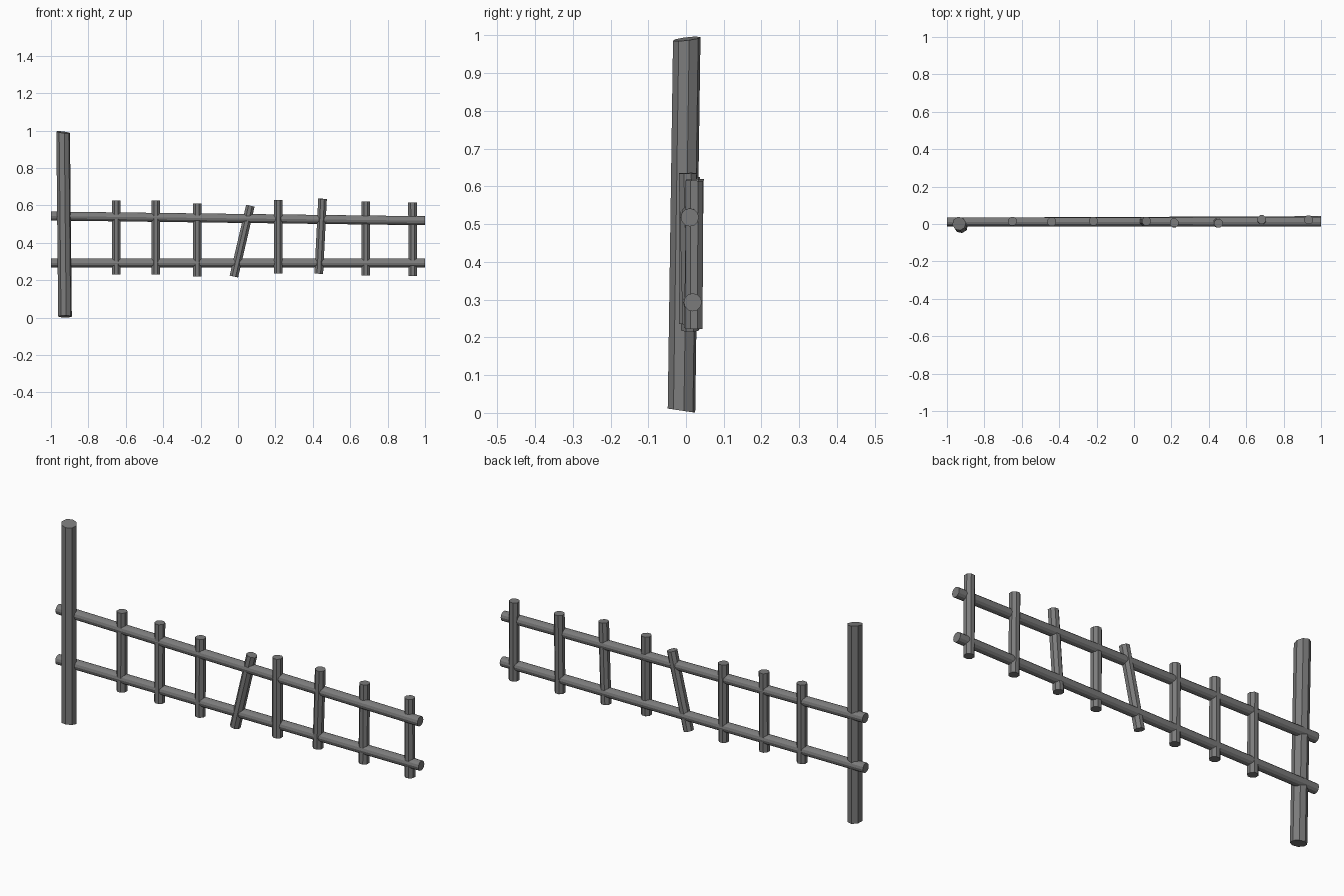
import bpy, bmesh, math
from mathutils import Vector

cube = bpy.data.objects.get("Cube")
if cube:
    bpy.data.objects.remove(cube, do_unlink=True)

wood = bpy.data.materials.new("weathered_grey")
wood.use_nodes = True
grey = (0.2, 0.2, 0.2, 1)
wood.diffuse_color = grey
wood.node_tree.nodes["Principled BSDF"].inputs["Base Color"].default_value = grey


def pole(name, start, end, radius, sides, turn=0.0):
    """Flat-sided pole running from start to end."""
    start, end = Vector(start), Vector(end)
    axis = end - start
    bm = bmesh.new()
    bmesh.ops.create_cone(bm, cap_ends=True, segments=sides, radius1=radius,
                          radius2=radius, depth=axis.length)
    for v in bm.verts:
        x, y = v.co.x, v.co.y
        v.co.x = x * math.cos(turn) - y * math.sin(turn)
        v.co.y = x * math.sin(turn) + y * math.cos(turn)
    # Turn the pole onto its axis by the shortest arc
    spin = Vector((0, 0, 1)).rotation_difference(axis)
    for v in bm.verts:
        v.co = spin @ v.co + (start + end) / 2
    mesh = bpy.data.meshes.new(name)
    bm.to_mesh(mesh)
    bm.free()
    mesh.materials.append(wood)
    obj = bpy.data.objects.new(name, mesh)
    bpy.context.collection.objects.link(obj)
    return obj


# Tall end post with roughly cut, slanted ends
foot, head = Vector((-0.925, -0.012, 0.006)), Vector((-0.935, 0.002, 0.991))
post = pole("end_post", foot, head, 0.037, 8, math.radians(10))
for v in post.data.vertices:
    if v.co.z > 0.5:
        d = v.co - head
        v.co.z = head.z - 0.12 * d.x + 0.12 * d.y
    else:
        v.co.z = foot.z - 0.15 * (v.co.y - foot.y)

# Two long rails
pole("upper_rail", (-1, 0.012, 0.543), (1, 0.01, 0.518), 0.024, 12)
pole("lower_rail", (-1, 0.01, 0.293), (1, 0.018, 0.293), 0.024, 12)

# Upright bars: foot x, foot z, head x, head z, foot y, head y
bars = [
    (-0.65, 0.23, -0.65, 0.625, 0.012, 0.014),
    (-0.44, 0.23, -0.44, 0.625, 0.01, 0.012),
    (-0.217, 0.22, -0.217, 0.61, 0.012, 0.015),
    (-0.022, 0.22, 0.066, 0.598, 0.01, 0.015),
    (0.215, 0.235, 0.215, 0.63, 0.005, 0.006),
    (0.432, 0.235, 0.452, 0.635, 0.014, 0.004),
    (0.683, 0.225, 0.683, 0.62, 0.018, 0.024),
    (0.935, 0.222, 0.933, 0.615, 0.021, 0.022),
]
for i, (x0, z0, x1, z1, y0, y1) in enumerate(bars, 1):
    pole(f"upright_bar_{i}", (x0, y0, z0), (x1, y1, z1), 0.025, 8, math.radians(22.5))
